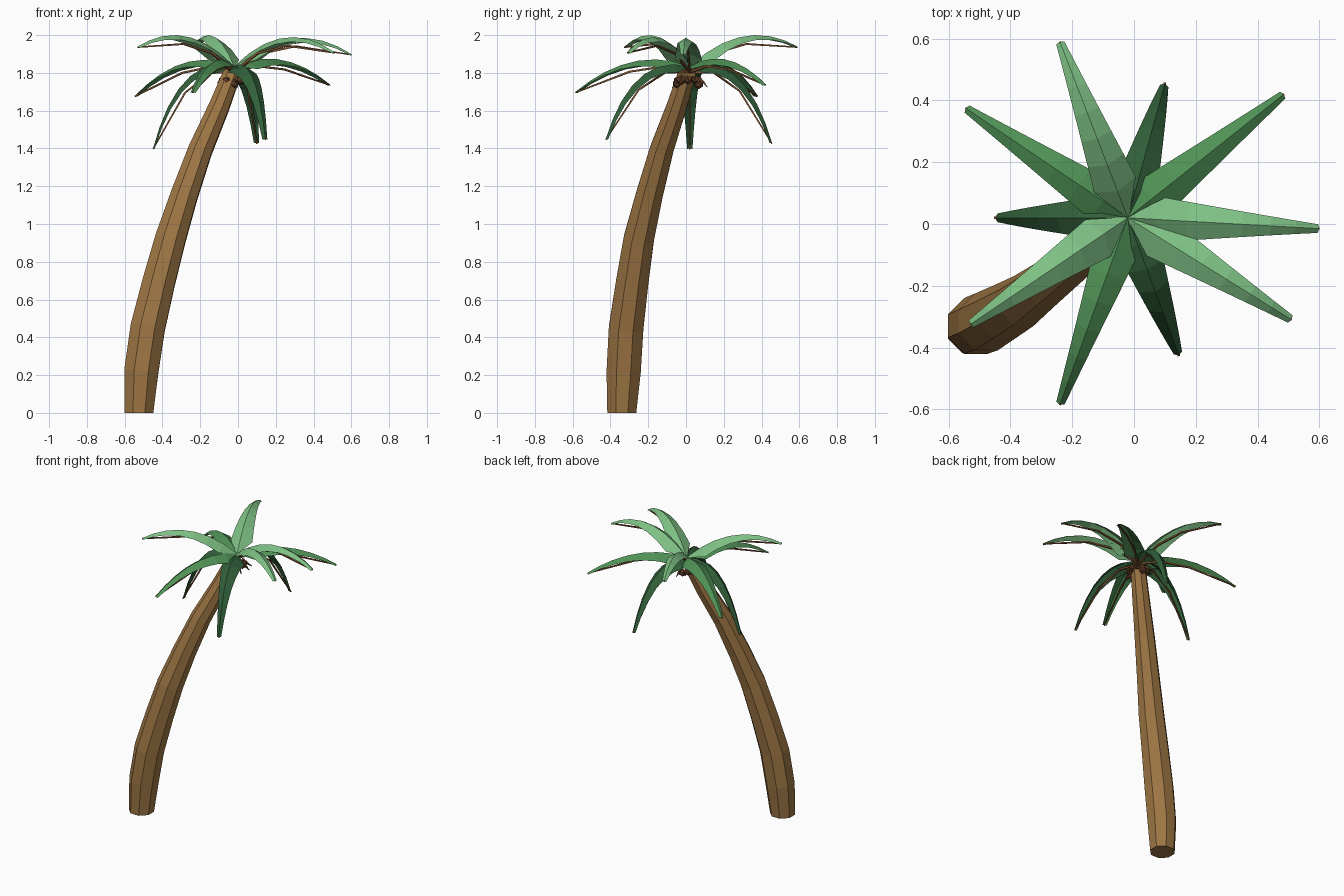
import bpy, bmesh, math, random
from mathutils import Vector

random.seed(4)
cube = bpy.data.objects.get("Cube")
if cube:
    bpy.data.objects.remove(cube, do_unlink=True)


def material(name, rgb):
    m = bpy.data.materials.new(name)
    m.use_nodes = True
    col = tuple(((c / 255 + 0.055) / 1.055) ** 2.4 for c in rgb) + (1.0,)
    m.diffuse_color = col
    for n in m.node_tree.nodes:
        if n.type == 'BSDF_PRINCIPLED':
            n.inputs["Base Color"].default_value = col
    return m


BARK = material("bark", (158, 118, 68))
RIB = material("rib brown", (126, 84, 50))
HUSK = material("husk brown", (100, 64, 40))
LIGHT = material("light green", (126, 192, 132))
MID = material("mid green", (80, 146, 86))
DARK = material("dark green", (50, 96, 58))


def finish(name, bm, mat):
    mesh = bpy.data.meshes.new(name)
    bm.to_mesh(mesh)
    bm.free()
    mesh.materials.append(mat)
    ob = bpy.data.objects.new(name, mesh)
    bpy.context.collection.objects.link(ob)
    return ob


def tube(name, path, radii, sides, mat, flat_ends=False):
    """Faceted tube with rings square to the path."""
    bm = bmesh.new()
    rings = []
    for i, p in enumerate(path):
        d = path[min(i + 1, len(path) - 1)] - path[max(i - 1, 0)]
        if flat_ends and i == 0:
            d = Vector((0, 0, 1))
        d.normalize()
        ref = Vector((1, 0, 0)) if abs(d.z) > 0.6 else Vector((0, 0, 1))
        u = (ref - d * ref.dot(d)).normalized()
        v = d.cross(u)
        ring = []
        for k in range(sides):
            a = 2 * math.pi * (k + 0.5) / sides
            ring.append(bm.verts.new(p + (u * math.cos(a) + v * math.sin(a)) * radii[i]))
        rings.append(ring)
    for a, b in zip(rings, rings[1:]):
        for k in range(sides):
            n = (k + 1) % sides
            bm.faces.new((a[k], a[n], b[n], b[k]))
    bm.faces.new(rings[0][::-1])
    bm.faces.new(rings[-1])
    return finish(name, bm, mat)


# Leaning trunk: x, y, z, radius
TRUNK = [(-0.525, -0.34, 0, 0.083), (-0.512, -0.33, 0.22, 0.098),
         (-0.478, -0.317, 0.45, 0.099), (-0.42, -0.285, 0.69, 0.093),
         (-0.358, -0.25, 0.92, 0.087), (-0.285, -0.195, 1.15, 0.077),
         (-0.2, -0.13, 1.39, 0.068), (-0.1, -0.05, 1.62, 0.058),
         (-0.03, 0.005, 1.8, 0.05)]
tube("trunk", [Vector(t[:3]) for t in TRUNK], [t[3] for t in TRUNK], 8, BARK, True)

CROWN = Vector((-0.02, 0.02, 1.835))


def frond(name, tip, reach, lift, mat):
    """Folded tapering leaf along an arc, with a thin rib beneath."""
    tip = Vector(tip)
    ctrl = CROWN.lerp(tip, reach)
    ctrl.z = lift
    out = Vector((tip.x - CROWN.x, tip.y - CROWN.y, 0)).normalized()
    side = Vector((-out.y, out.x, 0))

    def arc(t):
        return CROWN * (1 - t) ** 2 + ctrl * (2 * t * (1 - t)) + tip * t * t

    def slope(t):
        return ((ctrl - CROWN) * (1 - t) + (tip - ctrl) * t).normalized()

    def half(t):
        return 0.072 * t / 0.15 if t < 0.15 else 0.072 - 0.058 * (t - 0.15) / 0.85

    bm = bmesh.new()
    rows = []
    for t in (0, 0.15, 0.3, 0.45, 0.6, 0.75, 0.88, 1):
        p = arc(t)
        down = slope(t).cross(side)
        if down.z > 0:
            down = -down
        w = max(half(t), 0.004)
        rows.append([bm.verts.new(p + side * w + down * w * 0.6),
                     bm.verts.new(p),
                     bm.verts.new(p - side * w + down * w * 0.6)])
    for a, b in zip(rows, rows[1:]):
        for k in range(2):
            bm.faces.new((a[k + 1], a[k], b[k], b[k + 1]))
    bmesh.ops.recalc_face_normals(bm, faces=bm.faces)
    if sum(f.normal.z for f in bm.faces) < 0:
        bmesh.ops.reverse_faces(bm, faces=bm.faces)
    finish(name, bm, mat)

    # Rib in straight pieces
    drop = Vector((0, 0, -0.045)) - out * 0.015
    path = [CROWN - Vector((0, 0, 0.03)), arc(0.25) + drop * 0.8,
            arc(0.55) + drop, tip - Vector((0, 0, 0.004))]
    tube(name + "_rib", path, [0.009, 0.008, 0.007, 0.005], 4, RIB)


# Three tiers of fronds
TIERS = [
    ("upper_frond", 0.5, 2.1, LIGHT, [(0.6, -0.015, 1.9), (0.51, -0.31, 1.91),
                                      (-0.53, -0.325, 1.94), (-0.24, 0.59, 1.94)]),
    ("middle_frond", 0.5, 1.95, MID, [(0.485, 0.42, 1.74), (-0.545, 0.375, 1.68),
                                      (-0.24, -0.585, 1.7)]),
    ("lower_frond", 0.68, 1.91, DARK, [(0.145, -0.425, 1.45), (0.1, 0.455, 1.43),
                                       (-0.45, 0.02, 1.4)]),
]
for tier, reach, lift, mat, tips in TIERS:
    for i, tip in enumerate(tips):
        frond(f"{tier}_{i + 1}", tip, reach, lift, mat)

# Ragged husks hanging below the crown
for i in range(9):
    a = 2 * math.pi * i / 9
    out = Vector((math.cos(a), math.sin(a), 0))
    size = random.uniform(0.02, 0.028)
    bm = bmesh.new()
    bmesh.ops.create_icosphere(bm, subdivisions=1, radius=size)
    bmesh.ops.translate(bm, verts=bm.verts,
                        vec=CROWN + out * 0.058 - Vector((0.01, 0.01, random.uniform(0.07, 0.1))))
    finish(f"husk_{i + 1}", bm, HUSK)
    start = CROWN + out * 0.05 - Vector((0, 0, 0.06))
    end = start + out * 0.045 - Vector((0, 0, random.uniform(0.02, 0.06)))
    tube(f"husk_strand_{i + 1}", [start, end], [0.012, 0.002], 4, HUSK)
